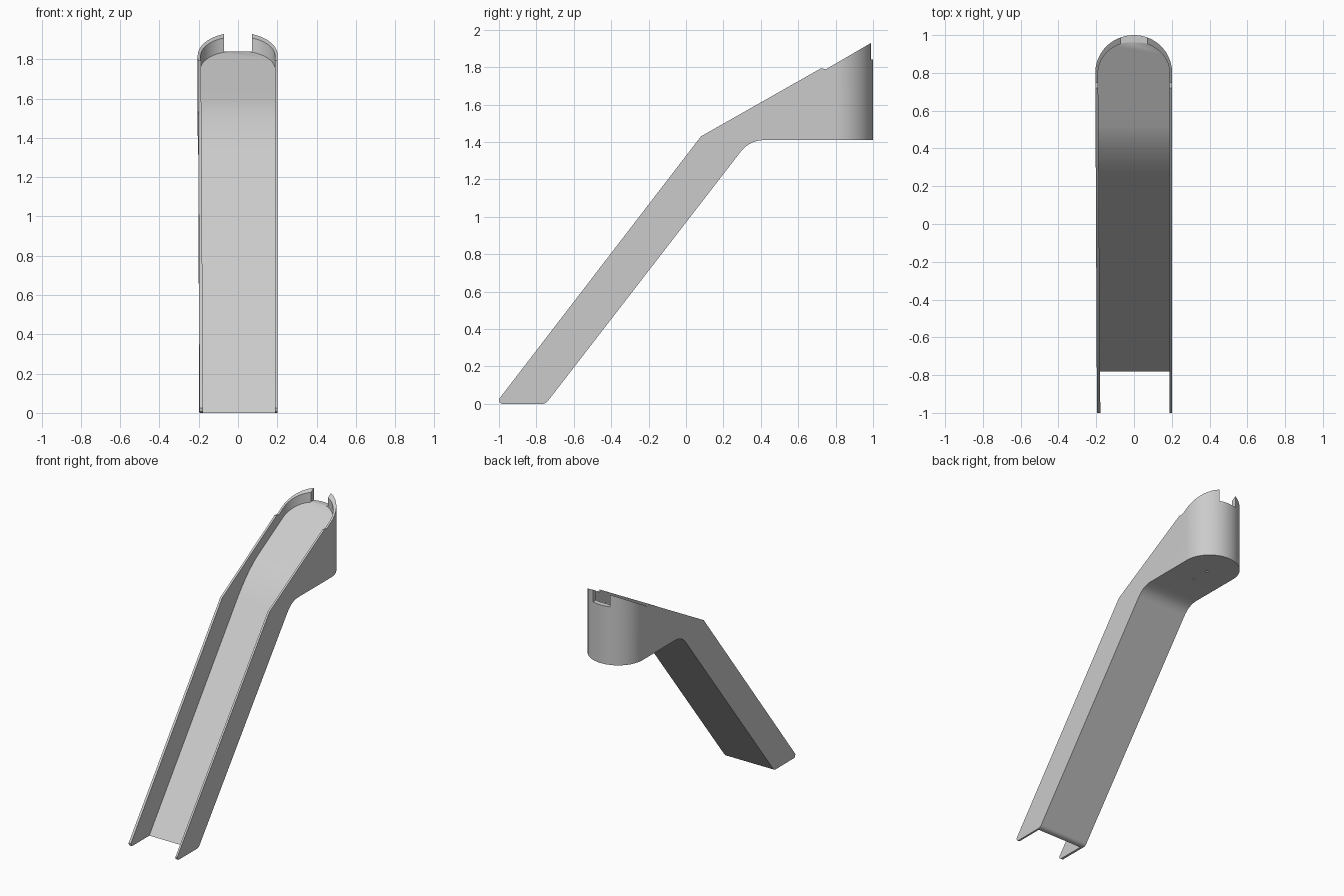
import bpy, bmesh, math
from mathutils import Vector

cube = bpy.data.objects.get("Cube")
if cube:
    bpy.data.objects.remove(cube, do_unlink=True)

grey = bpy.data.materials.new("light grey plastic")
grey.use_nodes = True
grey.diffuse_color = (0.6, 0.6, 0.6, 1)
grey.node_tree.nodes["Principled BSDF"].inputs["Base Color"].default_value = (0.6, 0.6, 0.6, 1)


def prism(name, points, axis, low, high):
    """Extrude an outline: along x for (y, z) points, along z for (x, y) points."""
    def place(p, t):
        return (t, p[0], p[1]) if axis == "x" else (p[0], p[1], t)
    bm = bmesh.new()
    face = bm.faces.new([bm.verts.new(place(p, low)) for p in points])
    new = bmesh.ops.extrude_face_region(bm, geom=[face])["geom"]
    shift = Vector(place((0, 0), high - low))
    bmesh.ops.translate(bm, vec=shift, verts=[v for v in new if isinstance(v, bmesh.types.BMVert)])
    bmesh.ops.recalc_face_normals(bm, faces=bm.faces)
    mesh = bpy.data.meshes.new(name)
    bm.to_mesh(mesh)
    bm.free()
    mesh.materials.append(grey)
    obj = bpy.data.objects.new(name, mesh)
    bpy.context.collection.objects.link(obj)
    return obj


def combine(obj, tool, operation):
    """Apply a boolean and discard the tool."""
    tool.hide_render = True
    mod = obj.modifiers.new(operation, "BOOLEAN")
    mod.operation, mod.solver, mod.object = operation, "EXACT", tool
    bpy.context.view_layer.objects.active = obj
    bpy.ops.object.modifier_apply(modifier=mod.name)
    bpy.data.objects.remove(tool, do_unlink=True)


def bend(a, corner, b, steps=10):
    """Rounded corner from a to b."""
    a, c, b = Vector(a), Vector(corner), Vector(b)
    return [a * (1 - t) ** 2 + c * 2 * t * (1 - t) + b * t * t
            for t in (i / steps for i in range(steps + 1))]


def footprint(name, left_front, left_back, right, depth):
    """Plan outline with straight sides and a rounded back."""
    arc = []
    for i in range(41):
        a = math.pi * i / 40
        c = math.cos(a)
        arc.append(((right if c > 0 else left_back) * c, 0.8 + depth * math.sin(a)))
    return prism(name, [(-left_front, -1.2), (right, -1.2)] + arc, "z", -0.3, 2.3)


# Solid outer body: side silhouette trimmed to the rounded plan
silhouette = ([(-1, 0.025), (-0.997, 0.008), (-0.985, 0), (-0.765, 0)]
              + bend((-0.765, 0), (-0.75, 0), (-0.737, 0.017), 4)[1:]
              + bend((0.29, 1.345), (0.34, 1.41), (0.42, 1.41))
              + [(1.05, 1.41), (1.05, 1.965), (0.75, 1.79), (0.72, 1.793), (0.08, 1.43)])
body = prism("slide_chute", silhouette, "x", -0.4, 0.4)
combine(body, footprint("outer_plan", 0.195, 0.205, 0.202, 0.2), "INTERSECT")

# Channel hollow, with a gently curved floor between thin walls
hollow = ([(-0.935, -0.2)] + bend((0.25, 1.346), (0.383, 1.52), (0.52, 1.596), 16)
          + [(0.96, 1.84), (1.2, 1.84), (1.2, 2.4), (-1.5, 2.4), (-1.5, -0.2)])
channel = prism("channel_cutter", hollow, "x", -0.4, 0.4)
combine(channel, footprint("inner_plan", 0.177, 0.19, 0.188, 0.165), "INTERSECT")
combine(body, channel, "DIFFERENCE")

# Opening in the back rim
gap = [(-0.07, 0.9), (0.07, 0.9), (0.07, 1.1), (-0.07, 1.1)]
combine(body, prism("gap_cutter", gap, "z", 1.84, 2.2), "DIFFERENCE")

# Two small screw holes under the head
for y in (0.63, 0.77):
    ring = [(0.008 * math.cos(math.tau * i / 12), y + 0.008 * math.sin(math.tau * i / 12))
            for i in range(12)]
    combine(body, prism("hole_cutter", ring, "z", 1.3, 1.45), "DIFFERENCE")

bpy.ops.object.select_all(action="DESELECT")
body.select_set(True)
bpy.context.view_layer.objects.active = body
bpy.ops.object.shade_smooth_by_angle(angle=math.radians(30))
